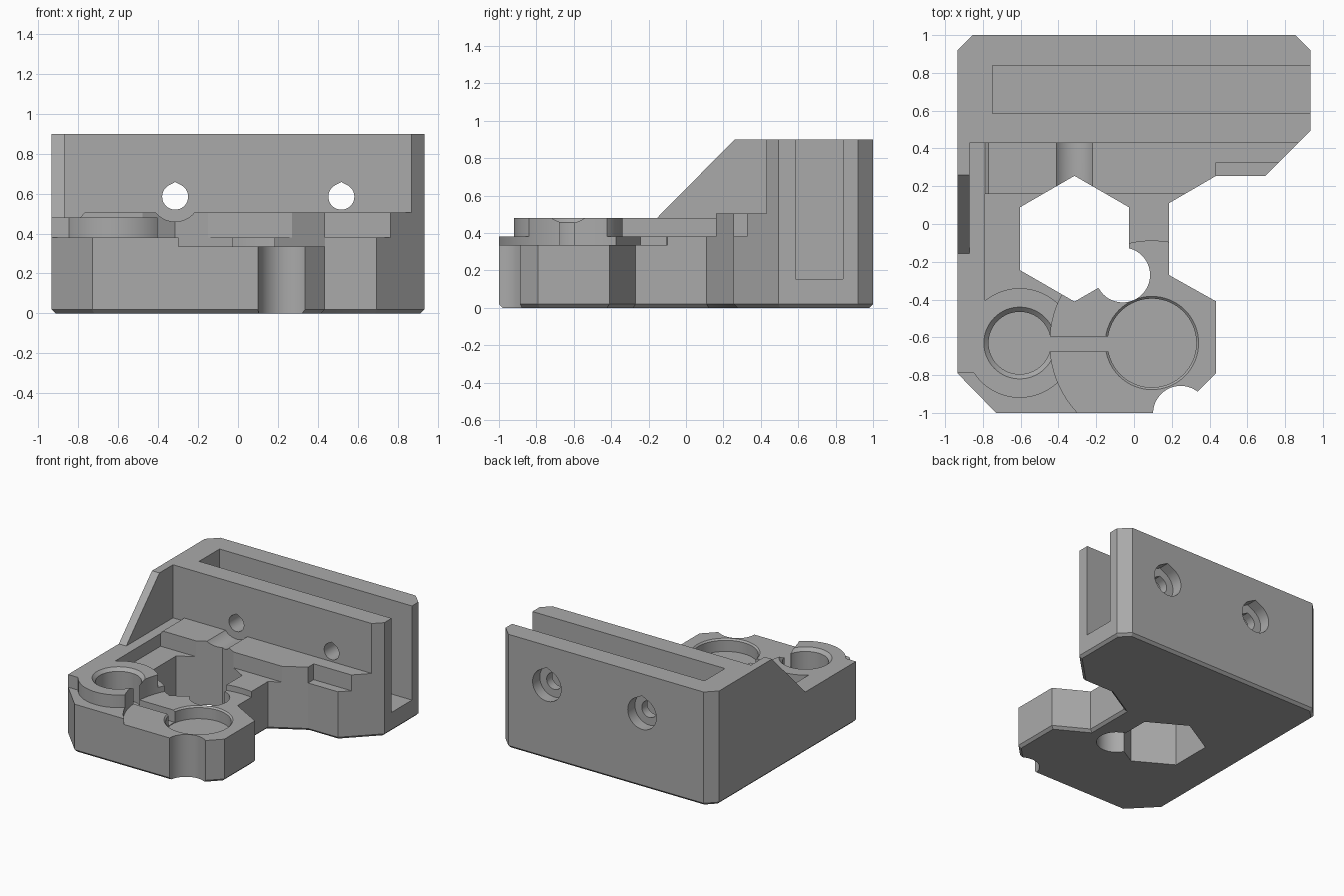
import bpy, bmesh, math

if "Cube" in bpy.data.objects:
    bpy.data.objects.remove(bpy.data.objects["Cube"], do_unlink=True)

grey = bpy.data.materials.new("plain grey")
grey.use_nodes = True
grey.diffuse_color = (0.4, 0.4, 0.4, 1)
grey.node_tree.nodes["Principled BSDF"].inputs["Base Color"].default_value = (0.4, 0.4, 0.4, 1)

AXES = {
    "x": lambda a, b, h: (h, a, b),
    "y": lambda a, b, h: (a, h, b),
    "z": lambda a, b, h: (a, b, h),
}


def prism(name, points, low, high, axis="z", chamfer=0, top_points=None):
    """Solid between a flat outline at low and an outline at high."""
    bm = bmesh.new()
    place = AXES[axis]
    lower = [bm.verts.new(place(a, b, low)) for a, b in points]
    upper = [bm.verts.new(place(a, b, high)) for a, b in (top_points or points)]
    base = bm.faces.new(lower)
    bm.faces.new(upper)
    n = len(lower)
    for i in range(n):
        j = (i + 1) % n
        bm.faces.new((lower[i], lower[j], upper[j], upper[i]))
    bmesh.ops.recalc_face_normals(bm, faces=bm.faces)
    if chamfer:
        bmesh.ops.bevel(bm, geom=list(base.edges), offset=chamfer,
                        segments=1, profile=0.5, affect='EDGES')
    mesh = bpy.data.meshes.new(name)
    bm.to_mesh(mesh)
    bm.free()
    mesh.materials.append(grey)
    obj = bpy.data.objects.new(name, mesh)
    bpy.context.collection.objects.link(obj)
    return obj


def ring(cx, cy, r, sides=64, turn=0):
    return [(cx + r * math.cos(turn + 2 * math.pi * i / sides),
             cy + r * math.sin(turn + 2 * math.pi * i / sides)) for i in range(sides)]


def teardrop(cx, cy, r):
    """Round hole with a roof peak so that it prints without support."""
    start = math.radians(120)
    arc = [(cx + r * math.cos(start + math.radians(300) * i / 40),
            cy + r * math.sin(start + math.radians(300) * i / 40)) for i in range(41)]
    return arc + [(cx, cy + r * 1.13)]


def box(x0, x1, y0, y1):
    return [(x0, y0), (x1, y0), (x1, y1), (x0, y1)]


# Body: full outline with a chamfered underside
outline = [(-0.935, 0.92), (-0.855, 1), (0.855, 1), (0.935, 0.92), (0.935, 0.495),
           (0.695, 0.255), (0.435, 0.255), (0.185, 0.11), (0.185, -0.27),
           (0.435, -0.41), (0.435, -0.79), (0.225, -1), (-0.73, -1), (-0.935, -0.79)]
body = prism("mount_body", outline, 0, 0.9, chamfer=0.02)


def combine(tool, operation='DIFFERENCE'):
    mod = body.modifiers.new("shape", 'BOOLEAN')
    mod.operation = operation
    mod.solver = 'EXACT'
    mod.object = tool
    bpy.context.view_layer.objects.active = body
    bpy.ops.object.modifier_apply(modifier=mod.name)
    bpy.data.objects.remove(tool, do_unlink=True)


# Sloping gusset on the right-hand wall
combine(prism("gusset_cut", [(-1.2, 0.48), (-0.155, 0.48), (0.265, 0.905), (0.265, 1.2), (-1.2, 1.2)],
              -1.2, -0.865, "x"))
# Ledge in front of the clamp wall
combine(prism("ledge_cut", [(-0.87, 0.48), (-0.79, 0.48), (-0.77, 0.505),
                            (1.2, 0.505), (1.2, 1.2), (-0.87, 1.2)], -1.2, 0.43, "y"))
# Lower deck inside the rim
combine(prism("deck_cut", [(-1.2, -1.2), (1.2, -1.2), (1.2, 0.16), (-0.79, 0.16),
                           (-0.79, -0.79), (-1.2, -0.79)], 0.38, 1.2))
combine(prism("corner_pocket", box(0.435, 1.2, 0, 0.325), 0.38, 0.7))

# Raised collar, then the round clearance recess that trims it
small, large = (-0.605, -0.63), (0.095, -0.63)
combine(prism("collar", ring(*small, 0.29, 96), 0.3, 0.48), 'UNION')
combine(prism("round_recess", ring(*large, 0.54, 128), 0.335, 1.2))

# Blind bores with tapered mouths, joined by a slot
for centre, r, mouth, top in ((small, 0.165, 0.19, 0.48), (large, 0.235, 0.247, 0.335)):
    combine(prism("bore", ring(*centre, r), 0.235, 1))
    lip = mouth - r
    combine(prism("bore_mouth", ring(*centre, r), top - lip, top + lip,
                  top_points=ring(*centre, mouth + lip)))
combine(prism("joining_slot", box(-0.5, -0.05, -0.675, -0.595), 0.24, 1))

# Through openings and edge notch
combine(prism("hex_opening", ring(-0.315, -0.078, 0.333, 6, math.pi / 6), -1, 1.2))
combine(prism("round_opening", ring(-0.06, -0.27, 0.145), -1, 1.2))
combine(prism("edge_notch", ring(0.247, -1.003, 0.146), -1, 1.2))

# Clamp slot, open at the top and at one end
combine(prism("clamp_slot", box(-0.75, 1.2, 0.585, 0.84), 0.155, 1.2))

# Screw holes with counterbores at the back
for x in (-0.315, 0.518):
    combine(prism("screw_hole", teardrop(x, 0.585, 0.065), 0.3, 1.2, "y"))
    combine(prism("counterbore", teardrop(x, 0.585, 0.125), 0.91, 1.2, "y"))
combine(prism("screw_head_trough", ring(-0.315, 0.585, 0.125), 0.1, 0.43, "y"))

bpy.ops.object.select_all(action='DESELECT')
body.select_set(True)
bpy.context.view_layer.objects.active = body
bpy.ops.object.shade_smooth_by_angle(angle=math.radians(25))
